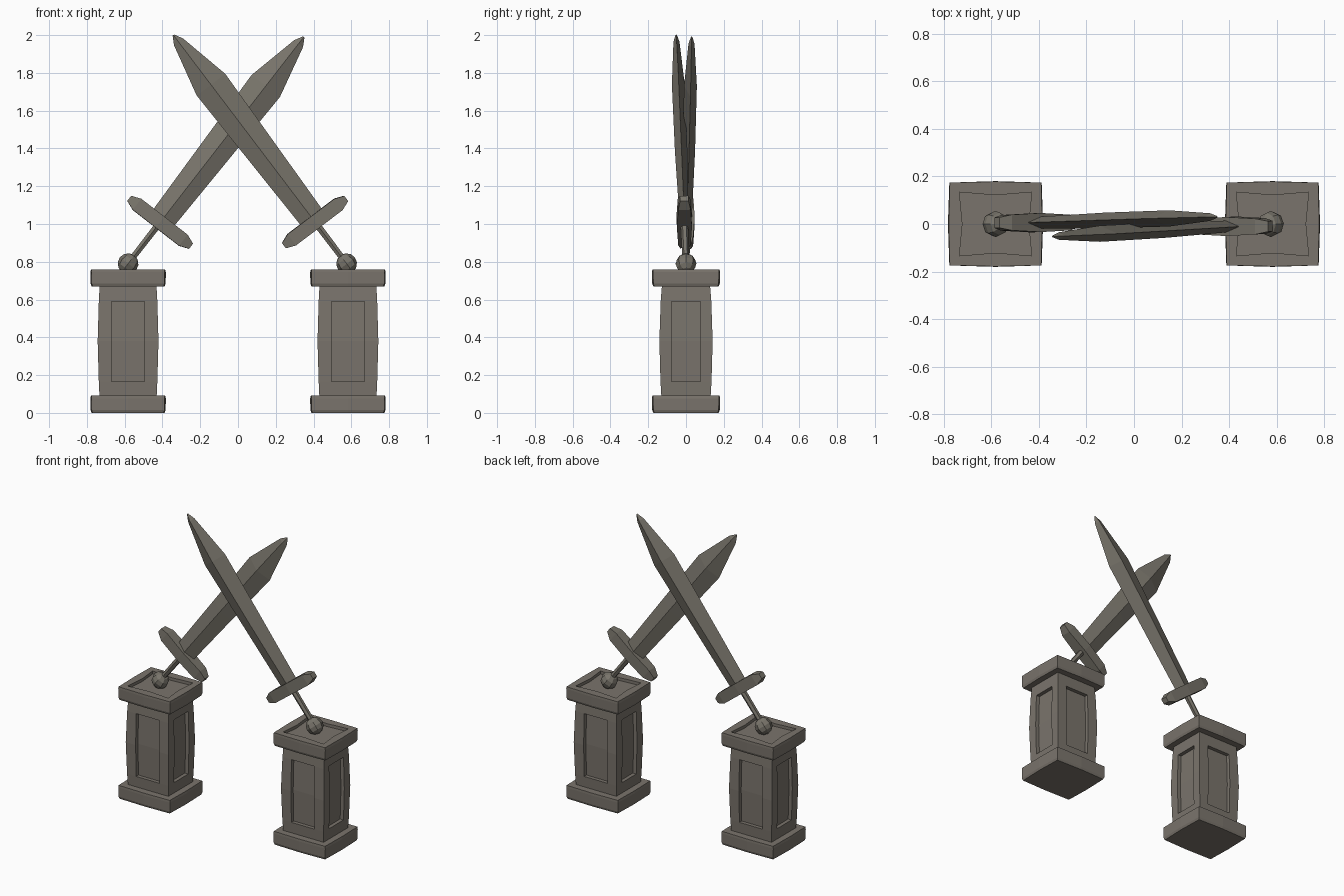
import bpy, bmesh
from mathutils import Vector, Matrix

if "Cube" in bpy.data.objects:
    bpy.data.objects.remove(bpy.data.objects["Cube"])


def material(name, col):
    m = bpy.data.materials.new(name)
    m.diffuse_color = (*col, 1)
    m.use_nodes = True
    m.node_tree.nodes["Principled BSDF"].inputs["Base Color"].default_value = m.diffuse_color
    return m


STONE = material("warm grey stone", (0.195, 0.175, 0.150))
BLADE = material("grey sword stone", (0.188, 0.175, 0.146))


def finish(bm, name, mat, matrix=None):
    bmesh.ops.recalc_face_normals(bm, faces=bm.faces)
    me = bpy.data.meshes.new(name)
    bm.to_mesh(me)
    bm.free()
    me.materials.append(mat)
    ob = bpy.data.objects.new(name, me)
    bpy.context.collection.objects.link(ob)
    if matrix:
        ob.matrix_world = matrix
    return ob


def loft(rings):
    """Skin a stack of equal-length point rings and cap both ends."""
    bm = bmesh.new()
    rows = [[bm.verts.new(p) for p in r] for r in rings]
    n = len(rows[0])
    for a, b in zip(rows, rows[1:]):
        for i in range(n):
            j = (i + 1) % n
            bm.faces.new((a[i], a[j], b[j], b[i]))
    bm.faces.new(rows[0][::-1])
    bm.faces.new(rows[-1])
    bmesh.ops.recalc_face_normals(bm, faces=bm.faces)
    return bm


def slab_ring(hx, hy, z, bulge):
    return [(-hx, -hy, z), (0, -hy - bulge, z), (hx, -hy, z), (hx + bulge, 0, z),
            (hx, hy, z), (0, hy + bulge, z), (-hx, hy, z), (-hx - bulge, 0, z)]


def column_ring(hx, hy, z, px=0.087, py=0.077):
    return [(-hx, -hy, z), (-px, -hy, z), (px, -hy, z),
            (hx, -hy, z), (hx, -py, z), (hx, py, z),
            (hx, hy, z), (px, hy, z), (-px, hy, z),
            (-hx, hy, z), (-hx, py, z), (-hx, -py, z)]


def slab(name, z0, z1, x, recess):
    bm = loft([slab_ring(0.188, 0.168, z0, 0.005),
               slab_ring(0.193, 0.173, z0 + 0.015, 0.006),
               slab_ring(0.194, 0.174, z1 - 0.015, 0.006),
               slab_ring(0.192, 0.174, z1, 0.004)])
    if recess:  # sunken tray on top
        bm.faces.ensure_lookup_table()
        top = max(bm.faces, key=lambda f: f.calc_center_median().z)
        bmesh.ops.inset_region(bm, faces=[top], thickness=0.057)
        new = bmesh.ops.extrude_face_region(bm, geom=[top])["geom"]
        bmesh.ops.delete(bm, geom=[top], context='FACES_ONLY')
        for v in new:
            if isinstance(v, bmesh.types.BMVert):
                v.co.z -= 0.02
    finish(bm, name, STONE, Matrix.Translation((x, 0, 0)))


def column(name, x):
    # slightly swollen shaft with a sunken panel on every side
    bm = loft([column_ring(*r) for r in ((0.151, 0.130, 0.08), (0.155, 0.135, 0.165),
                                         (0.161, 0.141, 0.38),
                                         (0.155, 0.134, 0.59), (0.150, 0.127, 0.68))])
    for d in (Vector((1, 0, 0)), Vector((-1, 0, 0)), Vector((0, 1, 0)), Vector((0, -1, 0))):
        side = Vector((-d.y, d.x, 0))
        panel = [f for f in bm.faces if f.normal.dot(d) > 0.9
                 and abs(f.calc_center_median().dot(side)) < 0.02
                 and 0.165 < f.calc_center_median().z < 0.59]
        new = bmesh.ops.extrude_face_region(bm, geom=panel)["geom"]
        bmesh.ops.delete(bm, geom=panel, context='FACES')
        for v in new:
            if isinstance(v, bmesh.types.BMVert):
                v.co -= d * 0.025
        bm.normal_update()
    finish(bm, name, STONE, Matrix.Translation((x, 0, 0)))


def sword(tag, start, tip):
    # local z runs from pommel to tip, local x is the blade width
    start, tip = Vector(start), Vector(tip)
    axis = (tip - start).normalized()
    width = Vector((0, 1, 0)).cross(axis).normalized()
    thick = axis.cross(width)
    mat = Matrix((width, thick, axis)).transposed().to_4x4()
    mat.translation = start
    length = (tip - start).length

    # diamond-section blade
    stations = ((0.28, 0.070, 0.024), (0.75, 0.083, 0.033), (1.19, 0.095, 0.034),
                (length - 0.045, 0.030, 0.016), (length, 0.005, 0.004))
    finish(loft([[(-w, 0, t), (0, -h, t), (w, 0, t), (0, h, t)] for t, w, h in stations]),
           "blade_" + tag, BLADE, mat)

    # cross guard, tapered at both ends
    guard = ((-0.207, 0.017, 0.022), (-0.155, 0.037, 0.033), (0, 0.037, 0.040),
             (0.155, 0.037, 0.033), (0.207, 0.017, 0.022))
    finish(loft([[(x, -h, 0.277 - t), (x, h, 0.277 - t), (x, h, 0.277 + t), (x, -h, 0.277 + t)]
                 for x, t, h in guard]), "guard_" + tag, BLADE, mat)

    # thin grip
    bm = bmesh.new()
    bmesh.ops.create_cone(bm, cap_ends=True, segments=6, radius1=0.018, radius2=0.020,
                          depth=0.24, matrix=Matrix.Translation((0, 0, 0.14)))
    finish(bm, "grip_" + tag, BLADE, mat)

    # faceted ball pommel
    bm = bmesh.new()
    bmesh.ops.create_uvsphere(bm, u_segments=8, v_segments=6, radius=0.055)
    finish(bm, "pommel_" + tag, BLADE, mat)


for tag, x in (("left", -0.582), ("right", 0.582)):
    slab("base_" + tag, 0.0, 0.092, x, False)
    column("column_" + tag, x)
    slab("cap_" + tag, 0.67, 0.76, x, True)

sword("front", (0.575, 0, 0.79), (-0.342, -0.052, 2.0))
sword("rear", (-0.582, 0, 0.79), (0.348, 0.030, 1.99))
